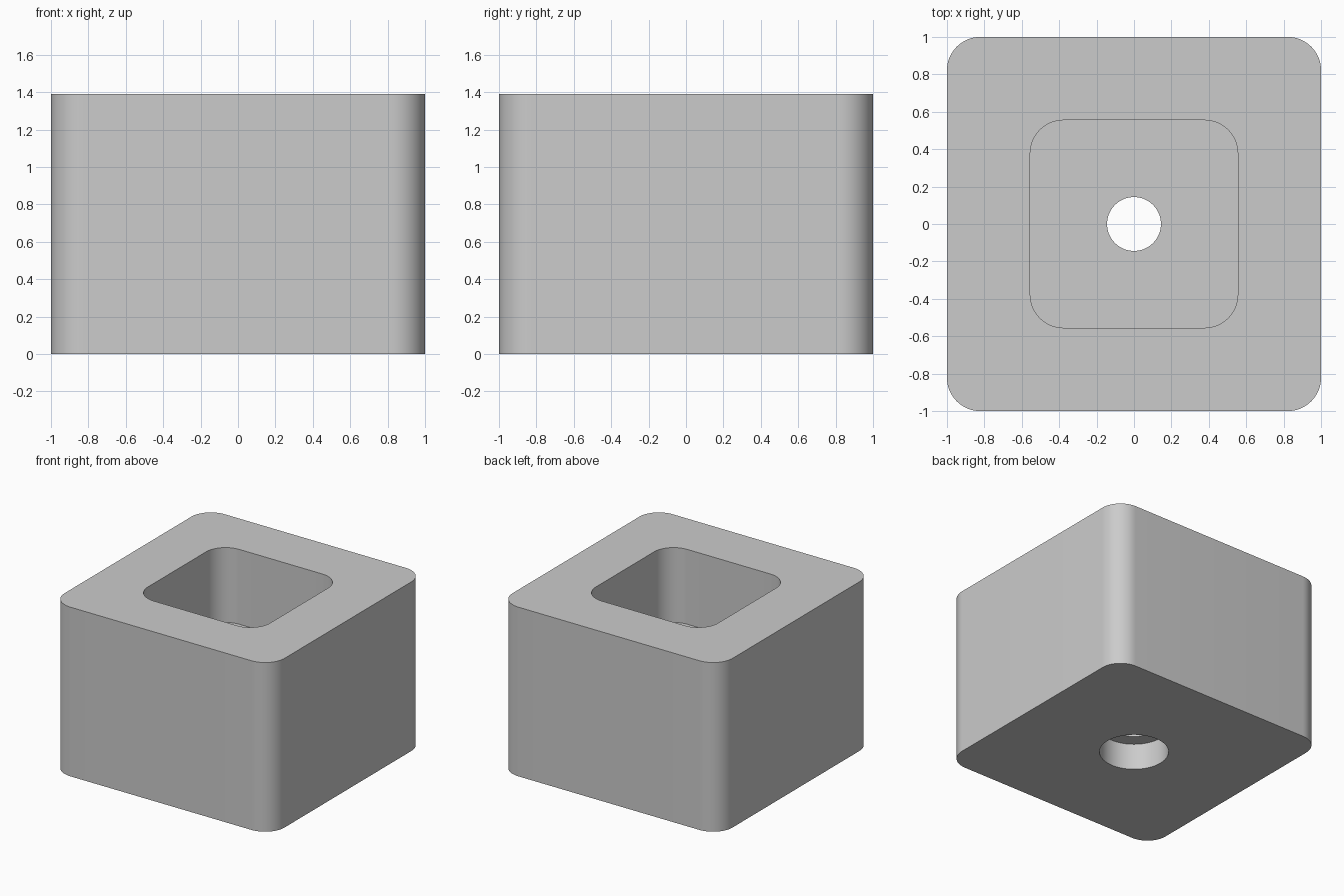
import bpy
import bmesh
from math import cos, sin, pi, radians

cube = bpy.data.objects.get("Cube")
if cube:
    bpy.data.objects.remove(cube, do_unlink=True)

CORNER_STEPS = 16
COUNT = 4 * (CORNER_STEPS + 1)
HEIGHT = 1.39
FLOOR = 0.775
STEP = 0.217


def rounded_square(half, radius):
    """Outline of a square with rounded corners, counterclockwise."""
    points = []
    for corner in range(4):
        mid = pi / 4 + corner * pi / 2
        cx = (half - radius) * (1 if cos(mid) > 0 else -1)
        cy = (half - radius) * (1 if sin(mid) > 0 else -1)
        for i in range(CORNER_STEPS + 1):
            a = (corner + i / CORNER_STEPS) * pi / 2
            points.append((cx + radius * cos(a), cy + radius * sin(a)))
    return points


def circle(radius):
    angles = [2 * pi * (i + 0.5) / COUNT for i in range(COUNT)]
    return [(radius * cos(a), radius * sin(a)) for a in angles]


outer = rounded_square(1.0, 0.178)
pocket = rounded_square(0.555, 0.178)
bore = circle(0.144)
counterbore = circle(0.26)

# Closed chain of outlines: outside, rim, pocket, through hole, counterbore
sections = [(outer, 0), (outer, HEIGHT), (pocket, HEIGHT), (pocket, FLOOR),
            (bore, FLOOR), (bore, STEP), (counterbore, STEP), (counterbore, 0)]

bm = bmesh.new()
rings = [[bm.verts.new((x, y, z)) for x, y in outline] for outline, z in sections]
for ring, following in zip(rings, rings[1:] + rings[:1]):
    for i in range(COUNT):
        j = (i + 1) % COUNT
        bm.faces.new((ring[i], ring[j], following[j], following[i]))
bmesh.ops.recalc_face_normals(bm, faces=bm.faces)

mesh = bpy.data.meshes.new("block_body")
bm.to_mesh(mesh)
bm.free()
block = bpy.data.objects.new("block_body", mesh)
bpy.context.collection.objects.link(block)

# Plain grey finish
grey = bpy.data.materials.new("light_grey")
grey.use_nodes = True
colour = (0.6, 0.6, 0.6, 1)
grey.diffuse_color = colour
grey.node_tree.nodes["Principled BSDF"].inputs["Base Color"].default_value = colour
mesh.materials.append(grey)

bpy.ops.object.select_all(action="DESELECT")
block.select_set(True)
bpy.context.view_layer.objects.active = block
bpy.ops.object.shade_smooth_by_angle(angle=radians(30))
